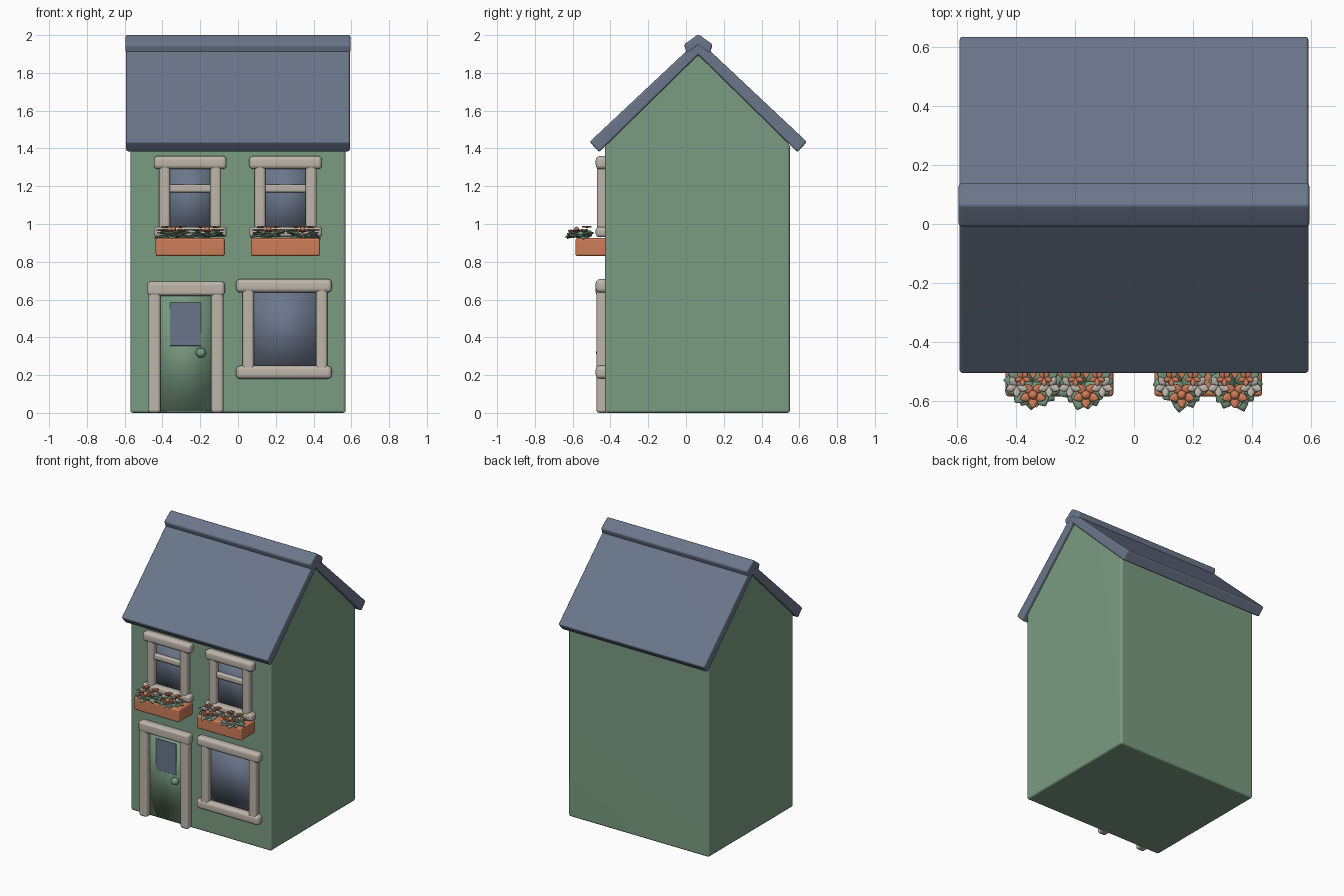
import bpy, bmesh, math, random
from mathutils import Vector, Matrix

if "Cube" in bpy.data.objects:
    bpy.data.objects.remove(bpy.data.objects["Cube"])

random.seed(4)


def material(name, rgb):
    m = bpy.data.materials.new(name)
    m.diffuse_color = (*rgb, 1)
    m.use_nodes = True
    m.node_tree.nodes["Principled BSDF"].inputs["Base Color"].default_value = m.diffuse_color
    return m


GREEN = material("sage green", (0.195, 0.332, 0.223))
SLATE = material("slate blue", (0.147, 0.182, 0.258))
CREAM = material("warm cream", (0.515, 0.462, 0.402))
CLAY = material("terracotta", (0.62, 0.205, 0.098))
FRONT = -0.43   # plane of the front wall


def finish(name, bm, mat, bevel=0.0, segs=3):
    bmesh.ops.recalc_face_normals(bm, faces=bm.faces[:])
    me = bpy.data.meshes.new(name)
    bm.to_mesh(me)
    bm.free()
    me.materials.append(mat)
    for p in me.polygons:
        p.use_smooth = True
    ob = bpy.data.objects.new(name, me)
    bpy.context.collection.objects.link(ob)
    if bevel:
        b = ob.modifiers.new("soft edges", 'BEVEL')
        b.width, b.segments, b.limit_method = bevel, segs, 'ANGLE'
        b.angle_limit = math.radians(25)
        w = ob.modifiers.new("normals", 'WEIGHTED_NORMAL')
        w.keep_sharp = True
    return ob


def extrude_x(name, profile, half, mat, bevel):
    """Extrude a (y, z) outline along x."""
    bm = bmesh.new()
    f = bm.faces.new([bm.verts.new((-half, y, z)) for y, z in profile])
    r = bmesh.ops.extrude_face_region(bm, geom=[f])
    bmesh.ops.translate(bm, vec=(2 * half, 0, 0),
                        verts=[v for v in r['geom'] if isinstance(v, bmesh.types.BMVert)])
    return finish(name, bm, mat, bevel)


def box(name, x0, x1, z0, z1, depth, mat, bevel=0.016, sink=0.02):
    """Block standing out of the front wall by depth."""
    y0, y1 = FRONT - depth, FRONT + sink
    bm = bmesh.new()
    bmesh.ops.create_cube(bm, size=1)
    bmesh.ops.scale(bm, vec=(x1 - x0, y1 - y0, z1 - z0), verts=bm.verts)
    bmesh.ops.translate(bm, vec=((x0 + x1) / 2, (y0 + y1) / 2, (z0 + z1) / 2), verts=bm.verts)
    return finish(name, bm, mat, bevel)


def glass(name, x0, x1, z0, z1):
    return box(name, x0, x1, z0, z1, 0.004, SLATE, 0, sink=0.004)


# House body with gables
extrude_x("house_body", [(FRONT, 0), (0.55, 0), (0.55, 1.42), (0.065, 1.915), (FRONT, 1.42)],
          0.57, GREEN, 0.014)

# Roof: chevron slab and ridge cap
C = 0.065
right = [(0.575, 1.435), (0.525, 1.38)]
extrude_x("roof", [(C, 1.975), (C + right[0][0], right[0][1]), (C + right[1][0], right[1][1]),
                   (C, 1.895), (C - right[1][0], right[1][1]), (C - right[0][0], right[0][1])],
          0.592, SLATE, 0.011)
extrude_x("ridge_cap", [(C, 2.005), (C + 0.076, 1.95), (C + 0.06, 1.90), (C, 1.945),
                        (C - 0.06, 1.90), (C - 0.076, 1.95)], 0.595, SLATE, 0.011)

# Door surround, door window and knob
box("door_lintel", -0.48, -0.07, 0.62, 0.695, 0.048, CREAM, 0.018)
box("door_post_left", -0.475, -0.41, 0.0, 0.65, 0.044, CREAM)
box("door_post_right", -0.142, -0.077, 0.0, 0.65, 0.044, CREAM)
box("door_leaf", -0.41, -0.142, 0.01, 0.62, 0.003, GREEN, 0)
box("door_window", -0.36, -0.195, 0.355, 0.585, 0.008, SLATE, 0.002, sink=-0.001)
bm = bmesh.new()
bmesh.ops.create_uvsphere(bm, u_segments=20, v_segments=12, radius=0.026)
bmesh.ops.translate(bm, vec=(-0.196, FRONT - 0.02, 0.318), verts=bm.verts)
finish("door_knob", bm, GREEN)

# Large ground floor window
glass("large_window_glass", 0.07, 0.43, 0.22, 0.67)
box("large_window_lintel", -0.01, 0.497, 0.637, 0.708, 0.048, CREAM, 0.022)
box("large_window_sill", -0.01, 0.497, 0.18, 0.25, 0.048, CREAM, 0.022)
for side, x in (("left", 0.025), ("right", 0.413)):
    box("large_window_jamb_" + side, x, x + 0.06, 0.21, 0.67, 0.044, CREAM)


def petal(bm, base, azimuth, tilt, length, width, droop):
    """Pointed blade, folded along the middle, bending down to its tip."""
    rot = Matrix.Rotation(azimuth, 4, 'Z')
    rows = []
    for t, w in ((0, 0.2), (0.3, 0.85), (0.6, 1.0), (0.85, 0.55), (1, 0.08)):
        z = math.sin(tilt) * length * t - droop * t * t
        r = math.cos(tilt) * length * t
        rows.append([bm.verts.new(Vector(base) + rot @ Vector(
            (r, s * w * width / 2, z + abs(s) * w * width * 0.12))) for s in (-1, 0, 1)])
    for a, b in zip(rows, rows[1:]):
        for i in range(2):
            bm.faces.new((a[i], a[i + 1], b[i + 1], b[i]))


def thicken(ob, t):
    m = ob.modifiers.new("thickness", 'SOLIDIFY')
    m.thickness, m.offset = t, 0


# Upper sash windows with planted boxes
for side, cx in (("left", -0.253), ("right", 0.252)):
    n = "upper_" + side + "_"
    glass(n + "glass", cx - 0.13, cx + 0.13, 0.94, 1.32)
    box(n + "lintel", cx - 0.193, cx + 0.193, 1.29, 1.36, 0.048, CREAM, 0.022)
    box(n + "sash_bar", cx - 0.125, cx + 0.125, 1.167, 1.21, 0.028, CREAM, 0.012)
    box(n + "sill", cx - 0.193, cx + 0.193, 0.93, 0.985, 0.048, CREAM, 0.018)
    for s in (-1, 1):
        x = cx + s * 0.135
        box(n + ("jamb_left" if s < 0 else "jamb_right"), x - 0.029, x + 0.029,
            0.95, 1.32, 0.042, CREAM)
    box(n + "flower_box", cx - 0.183, cx + 0.183, 0.83, 0.925, 0.155, CLAY, 0.012)

    leaves, orange, pale = bmesh.new(), bmesh.new(), bmesh.new()
    for px in (cx - 0.09, cx + 0.09):
        base = Vector((px, -0.535, 0.925))
        # broad leaves, leaning out over the front
        for k in range(9):
            a = math.radians(180 + 22.5 * k)
            petal(leaves, base, a + random.uniform(-.1, .1), random.uniform(0.25, 0.65),
                  random.uniform(0.095, 0.115), 0.065, 0.03)
        for a in (20, 160):
            petal(leaves, base, math.radians(a), 0.5, 0.1, 0.06, 0.02)
        # blossoms: one large orange, smaller orange and pale ones around
        heads = [(orange, 0, -0.045, 0.03, 0.05), (pale, -0.055, -0.015, 0.035, 0.042),
                 (pale, 0.055, -0.015, 0.035, 0.042), (orange, -0.035, 0.012, 0.055, 0.03),
                 (orange, 0.038, 0.012, 0.055, 0.03), (pale, 0.012, -0.055, 0.012, 0.036)]
        for mesh, dx, dy, dz, size in heads:
            head = base + Vector((dx, dy, dz))
            for k in range(5):
                petal(mesh, head, k * math.tau / 5 - math.pi / 2, 0.45, size, size * 0.6, size * 0.25)
        bmesh.ops.create_icosphere(orange, subdivisions=2, radius=0.013,
                                   matrix=Matrix.Translation(base + Vector((0, -0.045, 0.045))))
    for name, mesh, mat in (("leaves", leaves, GREEN), ("orange_flowers", orange, CLAY),
                            ("pale_flowers", pale, CREAM)):
        thicken(finish(n + name, mesh, mat), 0.006)
